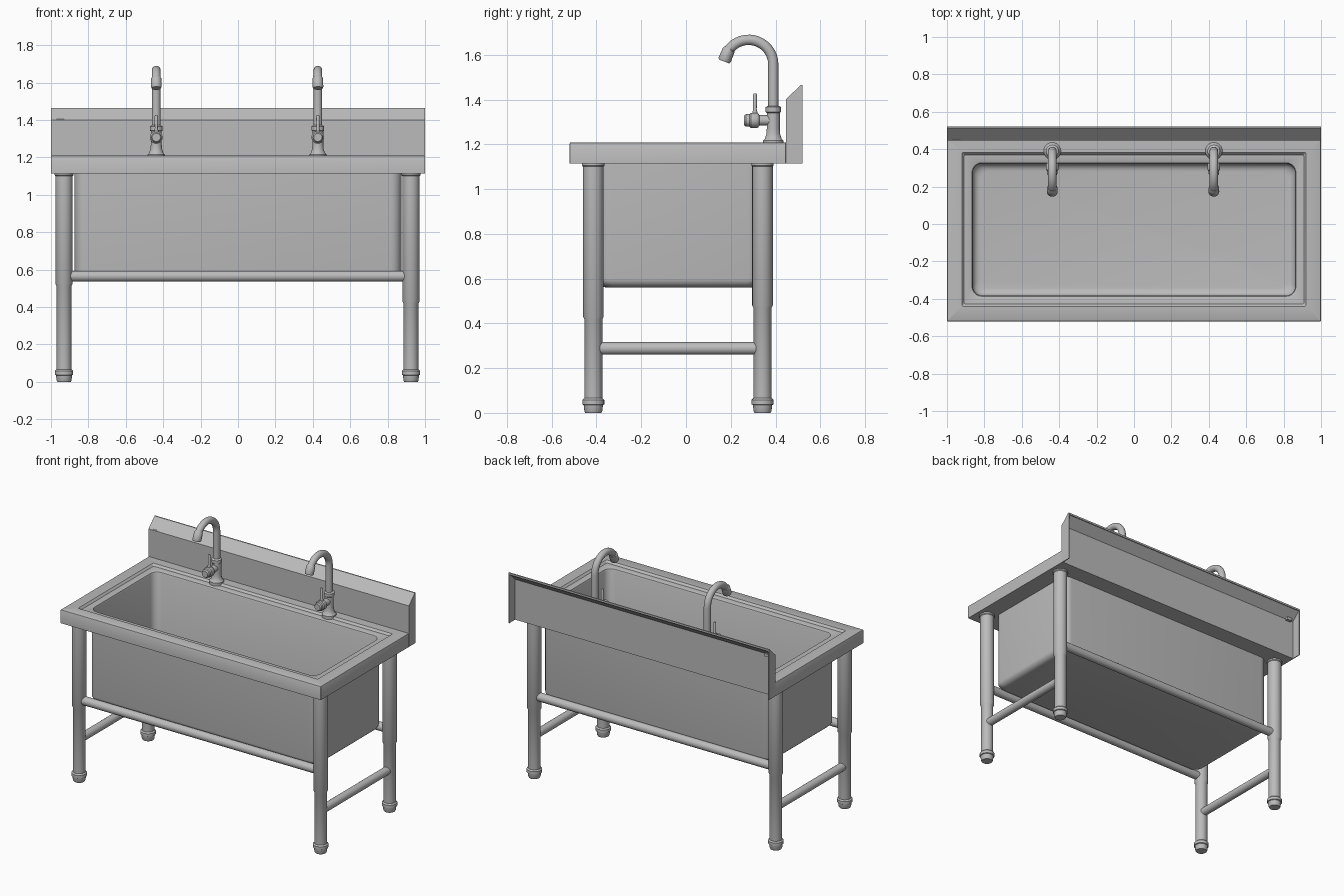
import bpy, bmesh, math
from mathutils import Vector

if "Cube" in bpy.data.objects:
    bpy.data.objects.remove(bpy.data.objects["Cube"])

steel = bpy.data.materials.new("stainless_steel")
steel.diffuse_color = (0.5, 0.5, 0.5, 1)
steel.use_nodes = True
steel.node_tree.nodes["Principled BSDF"].inputs["Base Color"].default_value = steel.diffuse_color


def finish(name, bm, angle=35):
    bmesh.ops.recalc_face_normals(bm, faces=bm.faces)
    me = bpy.data.meshes.new(name)
    bm.to_mesh(me)
    bm.free()
    me.materials.append(steel)
    me.shade_smooth()
    me.set_sharp_from_angle(angle=math.radians(angle))
    ob = bpy.data.objects.new(name, me)
    bpy.context.collection.objects.link(ob)
    return ob


def loft(name, rings, angle=35):
    """Skin a list of equal-length point rings and cap both ends."""
    bm = bmesh.new()
    vs = [[bm.verts.new(p) for p in r] for r in rings]
    n = len(vs[0])
    for a, b in zip(vs, vs[1:]):
        for i in range(n):
            j = (i + 1) % n
            bm.faces.new((a[i], a[j], b[j], b[i]))
    bm.faces.new(vs[0])
    bm.faces.new(vs[-1])
    return finish(name, bm, angle)


def tube(name, pts, radii, sides=24):
    """Round sweep along a path with a radius per point."""
    pts = [Vector(p) for p in pts]
    ref = Vector((0, 0, 1)) if abs(pts[-1].x - pts[0].x) > 0.01 else Vector((1, 0, 0))
    rings = []
    for i, p in enumerate(pts):
        t = (pts[min(i + 1, len(pts) - 1)] - pts[max(i - 1, 0)]).normalized()
        v = t.cross(ref).normalized()
        ring = []
        for k in range(sides):
            a = 2 * math.pi * k / sides
            ring.append(p + radii[i] * (math.cos(a) * ref + math.sin(a) * v))
        rings.append(ring)
    return loft(name, rings)


def lathe(name, x, y, profile):
    return tube(name, [(x, y, z) for z, r in profile], [r for z, r in profile])


def rrect(hx, y0, y1, r, z, seg=6):
    """Rounded rectangle ring, symmetric in x."""
    pts = []
    corners = [(hx - r, y1 - r), (r - hx, y1 - r), (r - hx, y0 + r), (hx - r, y0 + r)]
    for c, (cx, cy) in enumerate(corners):
        for k in range(seg + 1):
            a = math.pi / 2 * (c + k / seg)
            pts.append((cx + r * math.cos(a), cy + r * math.sin(a), z))
    return pts


def prism(name, profile, x0, x1):
    """Extrude a (y, z) outline along x."""
    return loft(name, [[(x, y, z) for y, z in profile] for x in (x0, x1)])


# Basin and rim: one closed skin from inner floor, over the rim, to outer bottom
def fillet(hx, y0, y1, r, zb, f):
    out = []
    for k in range(6):
        a = math.pi / 2 * k / 5
        d = f * (1 - math.sin(a))
        out.append(rrect(hx - d, y0 + d, y1 - d, r, zb + f * (1 - math.cos(a))))
    return out


rings = fillet(0.862, -0.383, 0.323, 0.05, 0.572, 0.04)
rings += [
    rrect(0.862, -0.383, 0.323, 0.05, 1.183),
    rrect(0.866, -0.387, 0.327, 0.053, 1.191),
    rrect(0.874, -0.395, 0.335, 0.06, 1.195),
    rrect(0.908, -0.428, 0.37, 0.008, 1.195),
    rrect(0.92, -0.44, 0.382, 0.008, 1.209),
    rrect(0.994, -0.514, 0.446, 0.002, 1.209),
    rrect(0.998, -0.518, 0.446, 0.002, 1.207),
    rrect(1.0, -0.52, 0.446, 0.002, 1.203),
    rrect(1.0, -0.52, 0.446, 0.002, 1.115),
    rrect(0.874, -0.394, 0.334, 0.055, 1.115)]
rings += fillet(0.874, -0.394, 0.334, 0.055, 0.56, 0.04)[::-1]
loft("basin", rings)

# Backsplash: folded sheet, open at the back, with end plates
prism("backsplash_sheet", [(0.446, 1.115), (0.446, 1.4), (0.512, 1.465), (0.52, 1.465),
                           (0.52, 1.452), (0.514, 1.452), (0.454, 1.395), (0.454, 1.115)],
      -0.999, 0.999)
for side, x in (("left", -1.0), ("right", 0.994)):
    prism(side + "_backsplash_end", [(0.446, 1.115), (0.52, 1.115), (0.52, 1.465),
                                     (0.512, 1.465), (0.446, 1.4)], x, x + 0.006)
prism("backsplash_clip", [(0.45, 1.385), (0.475, 1.385), (0.475, 1.405), (0.45, 1.405)],
      -0.97, -0.93)

# Legs: wide sleeve, thinner lower tube at differing heights, foot with collar
XL, XR, YF, YB = -0.93, 0.925, -0.414, 0.342
legs = {"front_left_leg": (XL, YF, 0.525), "front_right_leg": (XR, YF, 0.43),
        "back_left_leg": (XL, YB, 0.525), "back_right_leg": (XR, YB, 0.48)}
for name, (x, y, z) in legs.items():
    lathe(name, x, y, [(0.04, 0.04), (z - 0.012, 0.04), (z, 0.046), (1.1, 0.046),
                       (1.105, 0.05), (1.118, 0.05)])
    lathe(name + "_foot", x, y, [(0, 0.036), (0.008, 0.04), (0.035, 0.043), (0.038, 0.049),
                                 (0.058, 0.049), (0.066, 0.041)])

# Stretcher bars
for side, y in (("front", YF), ("back", YB)):
    tube(side + "_stretcher", [(XL, y, 0.565), (XR, y, 0.565)], [0.029, 0.029])
for side, x in (("left", XL), ("right", XR)):
    tube(side + "_stretcher", [(x, YF, 0.288), (x, YB, 0.288)], [0.028, 0.028])

# Faucets
for side, x in (("left", -0.437), ("right", 0.427)):
    n = side + "_faucet_"
    y = 0.39
    lathe(n + "body", x, y, [(1.195, 0.046), (1.216, 0.046), (1.224, 0.038), (1.245, 0.031),
                             (1.27, 0.029), (1.34, 0.029), (1.344, 0.034), (1.366, 0.034),
                             (1.372, 0.025)])
    # Gooseneck spout
    path = [(x, y, 1.36), (x, y, 1.46)]
    for k in range(17):
        a = math.radians(156) * k / 16
        path.append((x, 0.28 + 0.11 * math.cos(a), 1.557 + 0.11 * math.sin(a)))
    tube(n + "spout", path, [0.023] * len(path), 20)
    tube(n + "nozzle", [(x, 0.194, 1.628), (x, 0.191, 1.622), (x, 0.173, 1.578), (x, 0.170, 1.57)],
         [0.023, 0.028, 0.029, 0.025], 20)
    # Side valve and lever
    tube(n + "valve", [(x, 0.39, 1.307), (x, 0.328, 1.307), (x, 0.324, 1.307), (x, 0.318, 1.307),
                       (x, 0.29, 1.307), (x, 0.284, 1.307), (x, 0.268, 1.307), (x, 0.26, 1.307)],
         [0.023, 0.023, 0.03, 0.034, 0.034, 0.028, 0.028, 0.022])
    lathe(n + "lever", x, 0.308, [(1.32, 0.011), (1.345, 0.011), (1.355, 0.008),
                                  (1.42, 0.009), (1.426, 0.006)])
